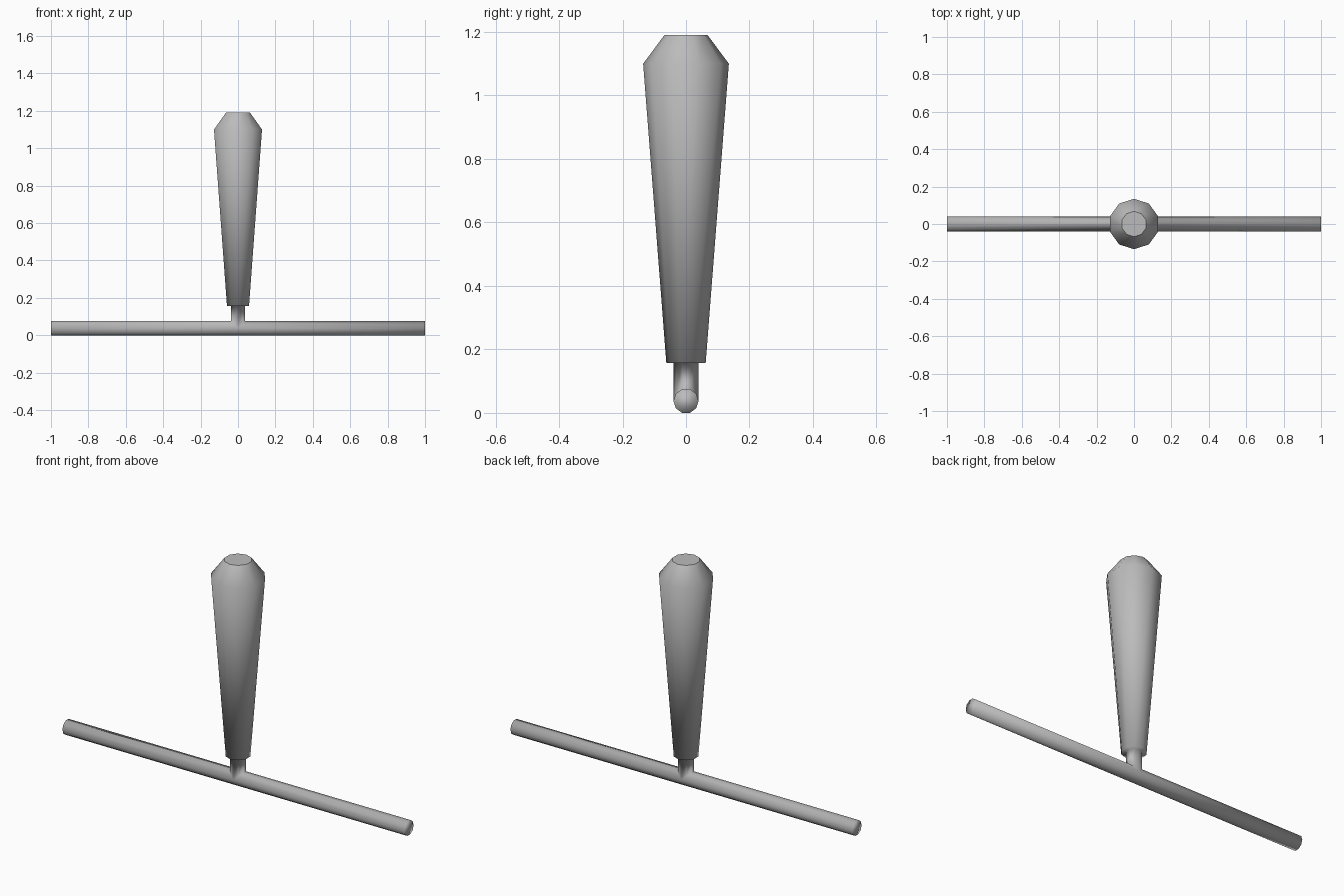
import bpy, bmesh, math

if "Cube" in bpy.data.objects:
    bpy.data.objects.remove(bpy.data.objects["Cube"])

SIDES = 10
ROD_R = 0.0395
ROD_Z = ROD_R * math.cos(math.pi / SIDES)    # rod rests on a flat side
ANGLES = [math.pi / 2 + 2 * math.pi * i / SIDES for i in range(SIDES)]

grey = bpy.data.materials.new("dark_grey")
grey.diffuse_color = (0.5, 0.5, 0.5, 1)
grey.use_nodes = True
grey.node_tree.nodes["Principled BSDF"].inputs["Base Color"].default_value = grey.diffuse_color

bm = bmesh.new()


def ring(points):
    return [bm.verts.new(p) for p in points]


def circle(r, z):
    return ring((r * math.cos(a), r * math.sin(a), z) for a in ANGLES)


def bridge(a, b):
    for i in range(SIDES):
        j = (i + 1) % SIDES
        bm.faces.new((a[i], a[j], b[j], b[i]))


# Cross rod: two halves whose upper sides are mitred around the neck
section = [(ROD_R * math.cos(a), ROD_R * math.sin(a)) for a in ANGLES]
for side in (-1, 1):
    end = ring((side, y, ROD_Z + d) for d, y in section)
    middle = ring((side * max(0, d), y, ROD_Z + d) for d, y in section)
    bridge(end, middle)
    bm.faces.new(end)

# Neck: its foot follows the mitre, its top meets the grip
foot = ring((d, y, ROD_Z + abs(d)) for d, y in section)
neck_top = circle(ROD_R, 0.157)
bridge(foot, neck_top)

# Tapered grip with a bevelled top
previous = neck_top
for r, z in [(0.062, 0.157), (0.135, 1.10), (0.068, 1.19)]:
    current = circle(r, z)
    bridge(previous, current)
    previous = current
top_cap = bm.faces.new(previous)

# Weld into one smooth solid, leaving only the top cap flat
bmesh.ops.remove_doubles(bm, verts=bm.verts, dist=0.0005)
bmesh.ops.recalc_face_normals(bm, faces=bm.faces)
for face in bm.faces:
    face.smooth = face.calc_center_median().z < 1.18

mesh = bpy.data.meshes.new("handle_and_rod")
bm.to_mesh(mesh)
bm.free()
mesh.materials.append(grey)
bpy.context.collection.objects.link(bpy.data.objects.new("handle_and_rod", mesh))
